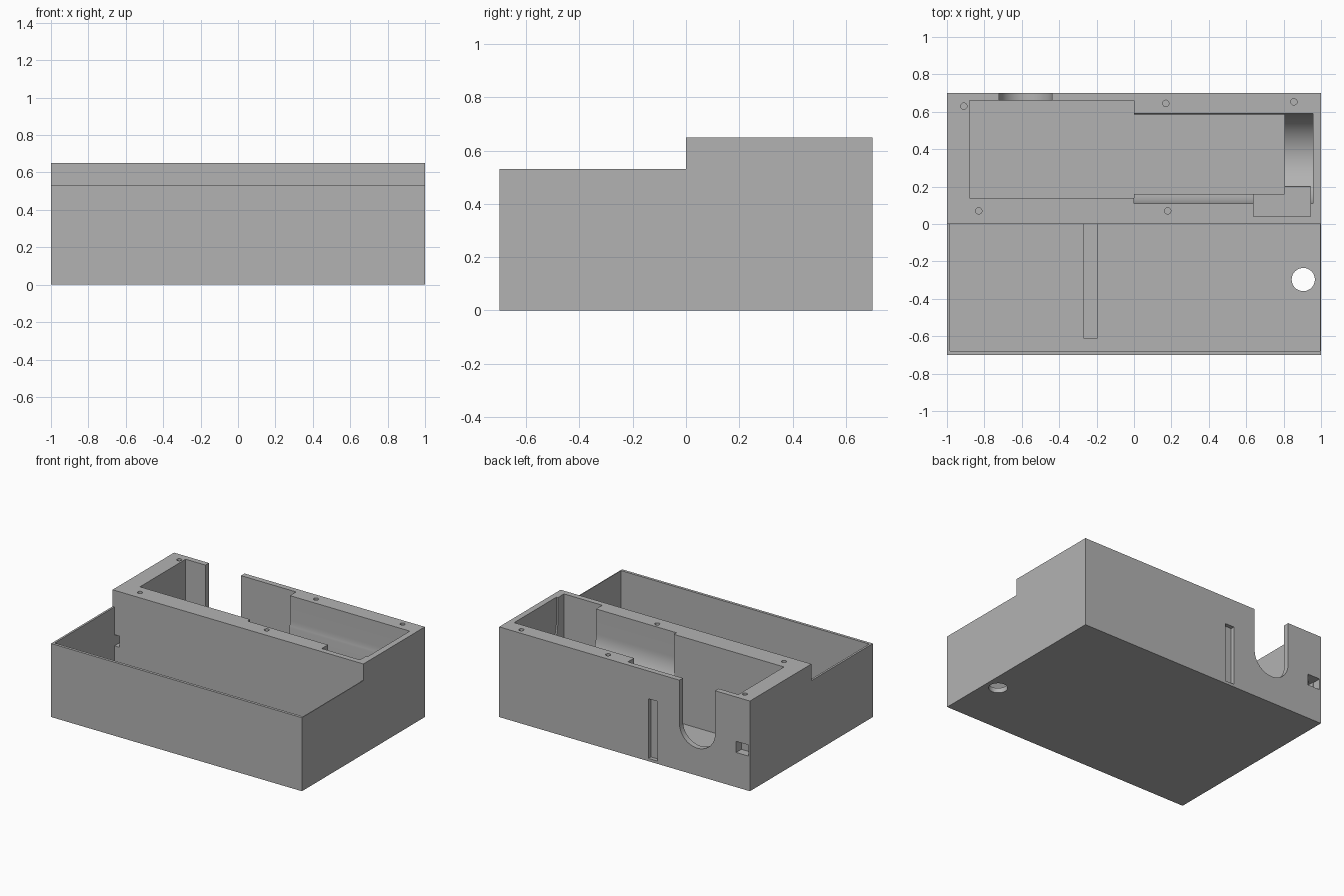
import bpy, bmesh, math

old = bpy.data.objects.get("Cube")
if old:
    bpy.data.objects.remove(old, do_unlink=True)

grey = bpy.data.materials.new("plain grey")
grey.use_nodes = True
COLOUR = (0.45, 0.45, 0.45, 1)
grey.diffuse_color = COLOUR
grey.node_tree.nodes["Principled BSDF"].inputs["Base Color"].default_value = COLOUR


def prism(name, outline, axis, start, end):
    """Extrude a 2D outline along x, y or z."""
    place = {"x": lambda a, b: (start, a, b),
             "y": lambda a, b: (a, start, b),
             "z": lambda a, b: (a, b, start)}[axis]
    bm = bmesh.new()
    face = bm.faces.new([bm.verts.new(place(a, b)) for a, b in outline])
    moved = bmesh.ops.extrude_face_region(bm, geom=[face])["geom"]
    shift = [end - start if axis == k else 0 for k in "xyz"]
    bmesh.ops.translate(bm, vec=shift,
                        verts=[v for v in moved if isinstance(v, bmesh.types.BMVert)])
    bmesh.ops.recalc_face_normals(bm, faces=bm.faces)
    mesh = bpy.data.meshes.new(name)
    bm.to_mesh(mesh)
    bm.free()
    mesh.materials.append(grey)
    obj = bpy.data.objects.new(name, mesh)
    bpy.context.scene.collection.objects.link(obj)
    return obj


def arc(ca, cb, r, begin, finish, steps):
    angles = [math.radians(begin + (finish - begin) * i / steps) for i in range(steps + 1)]
    return [(ca + r * math.cos(t), cb + r * math.sin(t)) for t in angles]


def circle(ca, cb, r, steps=32):
    return arc(ca, cb, r, 0, 360, steps)[:-1]


def u_shape(ca, cb, r, top):
    """Half round bottom with straight sides up to the top."""
    return [(ca - r, top)] + arc(ca, cb, r, 180, 360, 40) + [(ca + r, top)]


def rect(a0, a1, b0, b1):
    return [(a0, b0), (a1, b0), (a1, b1), (a0, b1)]


# Stepped housing body
D, LOW, HIGH, OVER = 0.70, 0.53, 0.65, 0.8
housing = prism("housing", [(-D, 0), (D, 0), (D, HIGH), (0, HIGH), (0, LOW), (-D, LOW)],
                "x", -1, 1)


def carve(name, outline, axis, start, end):
    cutter = prism(name, outline, axis, start, end)
    cutter.hide_render = True
    mod = housing.modifiers.new(name, "BOOLEAN")
    mod.operation = "DIFFERENCE"
    mod.solver = "EXACT"
    mod.object = cutter
    bpy.context.view_layer.objects.active = housing
    bpy.ops.object.modifier_apply(modifier=name)
    bpy.data.objects.remove(cutter, do_unlink=True)


# Front tray with floor groove and drain hole
carve("front_tray", rect(-0.985, 0.994, -0.68, 0), "z", 0.035, OVER)
carve("floor_groove", rect(-0.27, -0.195, -0.61, -0.001), "z", 0.02, 0.1)
carve("drain_hole", circle(0.905, -0.297, 0.062, 48), "z", -0.1, 0.1)

# Rear compartments: square bay, round cradle, lower bay and corner pocket
carve("square_bay", rect(-0.88, 0.001, 0.14, 0.66), "z", 0.025, OVER)
carve("round_cradle", u_shape(0.35, 0.47, 0.24, OVER), "x", -0.001, 0.957)
carve("lower_bay", rect(-0.01, 0.805, 0.16, 0.585), "z", 0.025, 0.5)
carve("corner_pocket", rect(0.64, 0.945, 0.04, 0.2), "z", 0.25, OVER)

# Openings in the back wall and the side cable passage
carve("back_notch", u_shape(-0.58, 0.34, 0.142, OVER), "y", 0.6, 0.8)
carve("back_slot", rect(-0.262, -0.19, 0.02, 0.45), "y", 0.672, 0.8)
carve("cable_port", rect(-0.99, -0.89, 0.25, 0.33), "y", 0.64, 0.8)
carve("cable_passage", rect(-0.984, -0.945, 0.25, 0.33), "y", -0.01, 0.7)

# Screw holes in the rim
for i, (x, y) in enumerate([(-0.91, 0.63), (-0.83, 0.07), (0.17, 0.645),
                            (0.18, 0.07), (0.855, 0.653)]):
    carve(f"screw_hole_{i}", circle(x, y, 0.017, 24), "z", 0.5, OVER)

# Smooth the round parts, keep edges crisp
housing.select_set(True)
bpy.context.view_layer.objects.active = housing
bpy.ops.object.shade_smooth_by_angle(angle=math.radians(25))
